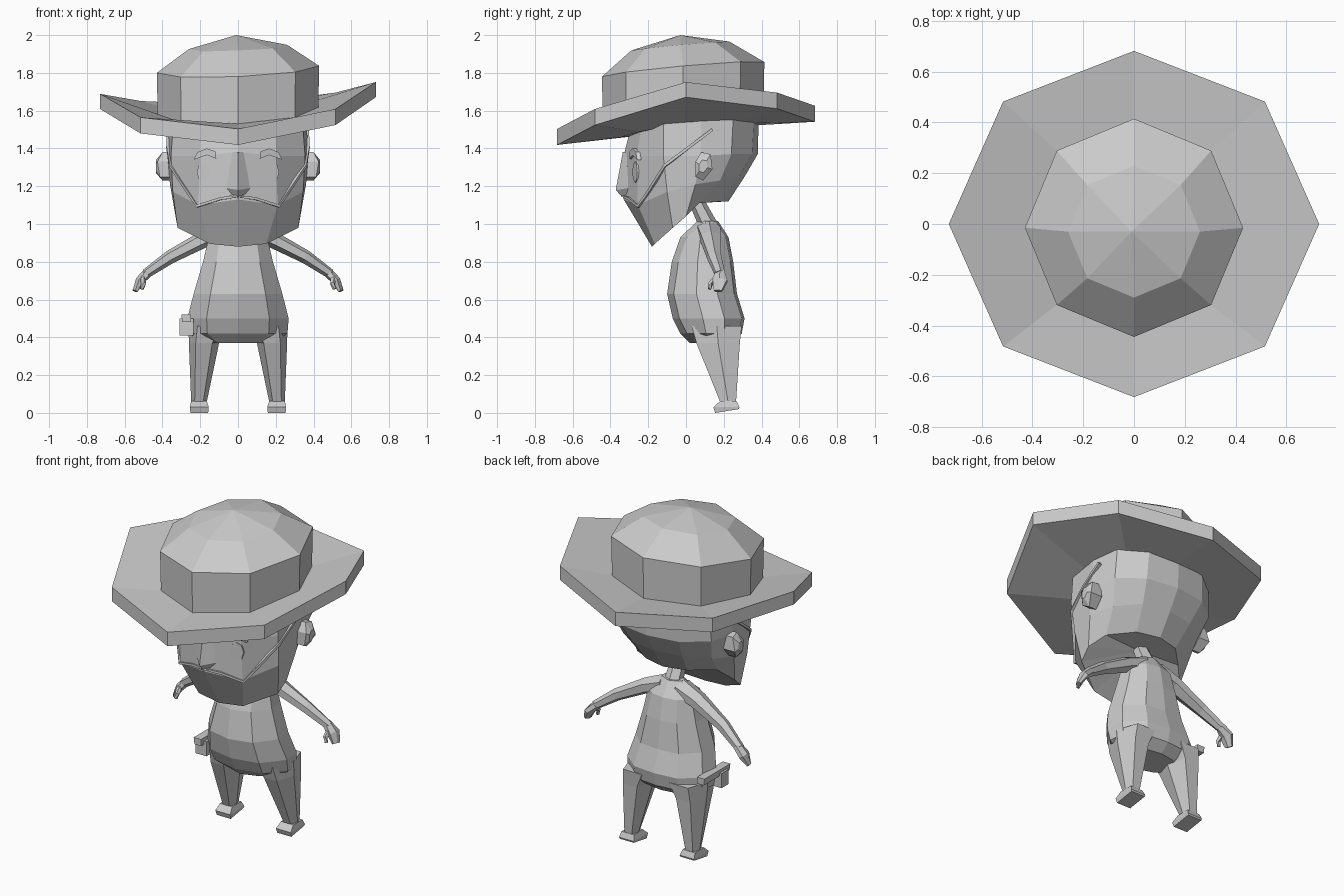
import bpy, bmesh, math
from mathutils import Vector

if "Cube" in bpy.data.objects:
    bpy.data.objects.remove(bpy.data.objects["Cube"])

clay = bpy.data.materials.new("plain_grey")
clay.diffuse_color = (0.6, 0.6, 0.6, 1)
clay.use_nodes = True
clay.node_tree.nodes["Principled BSDF"].inputs["Base Color"].default_value = clay.diffuse_color


def loft(name, rings, cap_start=True, cap_end=True, tip_end=None):
    """Skin equal-length closed rings, then cap the ends flat or to a tip."""
    bm = bmesh.new()
    rows = [[bm.verts.new(p) for p in r] for r in rings]
    n = len(rows[0])
    for a, b in zip(rows, rows[1:]):
        for i in range(n):
            j = (i + 1) % n
            bm.faces.new((a[i], a[j], b[j], b[i]))
    if cap_start:
        bm.faces.new(rows[0][::-1])
    if tip_end:
        t = bm.verts.new(tip_end)
        for i in range(n):
            bm.faces.new((rows[-1][i], rows[-1][(i + 1) % n], t))
    elif cap_end:
        bm.faces.new(rows[-1])
    bmesh.ops.recalc_face_normals(bm, faces=bm.faces)
    me = bpy.data.meshes.new(name)
    bm.to_mesh(me)
    bm.free()
    me.materials.append(clay)
    ob = bpy.data.objects.new(name, me)
    bpy.context.collection.objects.link(ob)
    return ob


def mirror_half(half):
    """Complete a half ring whose first and last points lie on x = 0."""
    return half + [(-x, y, z) for x, y, z in half[-2:0:-1]]


def tube(name, path, sizes, sides=6, up=(0, 0, 1), flip=1):
    """Tapered limb along a path; sizes are (across, along-up) radii."""
    pts = [Vector((p[0] * flip, p[1], p[2])) for p in path]
    rings = []
    for i, p in enumerate(pts):
        d = (pts[min(i + 1, len(pts) - 1)] - pts[max(i - 1, 0)]).normalized()
        s = d.cross(Vector(up)).normalized()
        u = s.cross(d)
        w, h = sizes[i]
        rings.append([p + s * w * math.cos(a) + u * h * math.sin(a)
                      for a in (2 * math.pi * (k + 0.5) / sides for k in range(sides))])
    return loft(name, rings)


def rect(x0, x1, y0, y1, z0, z1=None):
    """Four-corner ring; z0 is the front height and z1 the back height."""
    z1 = z0 if z1 is None else z1
    return [(x0, y0, z0), (x1, y0, z0), (x1, y1, z1), (x0, y1, z1)]


def octagon(r, y0, z_front, z_side, z_diag):
    """Tilted octagon ring of the hat, with a point facing front."""
    ring = []
    for k in range(8):
        a = k * math.pi / 4 - math.pi / 2
        rx = r * (1.07 if r > 0.6 else 1)
        x, y = rx * math.cos(a), r * math.sin(a) + y0
        z = z_diag if k % 2 else (z_front if k % 4 == 0 else z_side)
        ring.append((x, y, z + 0.043 * x + 0.09 * y))
    return ring


# Hat: underside opening, saddle-shaped brim, crown and faceted dome
loft("hat", [
    octagon(0.34, -0.01, 1.49, 1.52, 1.50),
    octagon(0.682, 0, 1.48, 1.64, 1.545),
    octagon(0.682, 0, 1.565, 1.72, 1.63),
    octagon(0.425, -0.015, 1.57, 1.60, 1.58),
    octagon(0.43, -0.015, 1.82, 1.82, 1.82),
    octagon(0.26, -0.03, 1.945, 1.94, 1.94),
], tip_end=(-0.01, -0.03, 2.0))

# Head: half rings from the crown down to the jaw, hollow under the chin
head = [
    [(0, -.28, 1.56), (.2, -.23, 1.56), (.34, -.12, 1.56), (.36, .08, 1.56),
     (.33, .25, 1.56), (.19, .36, 1.56), (0, .385, 1.56)],
    [(0, -.325, 1.38), (.2, -.26, 1.36), (.355, -.12, 1.36), (.375, .08, 1.36),
     (.34, .24, 1.37), (.2, .35, 1.37), (0, .38, 1.37)],
    [(0, -.33, 1.13), (.21, -.255, 1.10), (.345, -.1, 1.17), (.36, .05, 1.21),
     (.30, .18, 1.23), (.17, .28, 1.25), (0, .31, 1.25)],
    [(0, -.18, .88), (.15, -.165, .895), (.32, -.07, .98), (.33, 0, 1.04),
     (.26, .07, 1.11), (.14, .19, 1.12), (0, .225, 1.12)],
]
loft("head", [mirror_half(r) for r in head], tip_end=(0, .05, 1.11))

# Nose wedge
loft("nose", [
    [(-.03, -.315, 1.38), (0, -.335, 1.38), (.03, -.315, 1.38), (0, -.30, 1.38)],
    [(-.065, -.305, 1.19), (0, -.372, 1.18), (.065, -.305, 1.19), (0, -.29, 1.19)],
    [(-.05, -.30, 1.155), (0, -.345, 1.15), (.05, -.30, 1.155), (0, -.29, 1.15)],
])


def face_y(x):
    return -.328 + abs(x) * .345


for side, s in (("left", -1), ("right", 1)):
    # Eye: thin oval plate lying on the sloped face
    oval = [(s * .18 + .038 * math.cos(k * math.pi / 4),
             1.275 + .056 * math.sin(k * math.pi / 4)) for k in range(8)]
    loft(side + "_eye", [[(x, face_y(x) + d, z) for x, z in oval] for d in (.004, -.005)])

    # Eyebrow: thin arched plate
    brow = [(.115, 1.345), (.165, 1.365), (.235, 1.34), (.215, 1.38), (.165, 1.40), (.12, 1.385)]
    loft(side + "_eyebrow", [[(s * x, face_y(x) + d, z) for x, z in brow]
                             for d in (.01, -.012)])

    # Beard edge: slim ridge from lip to ear
    tube(side + "_beard_edge",
         [(0, -.325, 1.145), (.09, -.30, 1.135), (.215, -.25, 1.095),
          (.25, -.21, 1.15), (.355, -.11, 1.31), (.37, .02, 1.41), (.365, .14, 1.50)],
         [(.014, .010)] * 7, 4, flip=s)

    # Ear
    ear = [(.05, 1.25), (.09, 1.23), (.14, 1.29), (.13, 1.37), (.08, 1.38), (.05, 1.33)]
    loft(side + "_ear", [
        [(s * .35, y, z) for y, z in ear],
        [(s * (.40 + .04 * (z - 1.23) / .15 * (1.38 - z) / .05), y, z) for y, z in ear],
        [(s * .435, .09 + (y - .09) * .5, 1.305 + (z - 1.305) * .45) for y, z in ear],
    ])

    # Arm and shoulder
    tube(side + "_arm",
         [(.05, .12, .965), (.17, .13, .925), (.36, .15, .825), (.49, .18, .735)],
         [(.07, .055), (.06, .045), (.04, .036), (.028, .026)], 6, flip=s)
    # Hand with thumb
    tube(side + "_hand", [(.475, .18, .745), (.52, .18, .70), (.545, .17, .645)],
         [(.028, .026), (.045, .024), (.025, .014)], 6, flip=s)
    tube(side + "_thumb", [(.505, .16, .715), (.50, .13, .685), (.51, .125, .655)],
         [(.016, .016), (.014, .014), (.010, .010)], 5, flip=s)

    # Leg: six-sided taper from hip to ankle
    leg = []
    for x0, x1, y0, y1, z in ((.05, .262, .03, .295, .46), (.10, .26, .055, .285, .37),
                              (.165, .248, .18, .265, .06), (.165, .248, .18, .265, .03)):
        xm, w = (x0 + x1) / 2, (x1 - x0) / 2
        ym = (y0 + y1) / 2
        leg.append([(s * (xm + dx * w), y, z) for dx, y in
                    ((-.55, y0), (.55, y0), (1, ym), (.6, y1), (-.6, y1), (-1, ym))])
    loft(side + "_leg", leg)

    # Foot: low wedge with a short toe
    loft(side + "_foot", [
        rect(s * .158, s * .252, .155, .28, .0, .02),
        rect(s * .155, s * .255, .145, .283, .03),
        rect(s * .165, s * .248, .18, .268, .062),
    ])

# Upper lip
loft("lip", [
    [(-.09, -.295, 1.13), (0, -.345, 1.145), (.09, -.295, 1.13), (0, -.28, 1.13)],
    [(-.06, -.295, 1.15), (0, -.335, 1.168), (.06, -.295, 1.15), (0, -.28, 1.15)],
])

# Neck
tube("neck", [(0, .13, .97), (0, .05, 1.13)], [(.055, .05), (.045, .04)], 6, up=(0, 1, 0))

# Torso: pot-bellied half rings, (height, front y, back y, half width)
torso = []
for z, f, b, w in ((1.015, .06, .17, .07), (.93, -.03, .225, .155), (.80, -.075, .25, .185),
                   (.63, -.10, .27, .235), (.50, -.07, .31, .268), (.42, -.03, .295, .262),
                   (.37, .02, .24, .17)):
    torso.append(mirror_half([
        (0, f, z), (w * .62, f + .035, z), (w, f + (b - f) * .42, z),
        (w * .95, f + (b - f) * .72, z), (w * .55, b - .015, z), (0, b, z)]))
loft("torso", torso)

# Hip pouch and the bar it hangs from
loft("hip_pouch", [rect(-.31, -.235, .03, .10, .41), rect(-.31, -.235, .03, .10, .50)])
loft("hip_bar", [rect(-.295, -.25, .0, .25, .48), rect(-.30, -.25, .0, .25, .52)])
